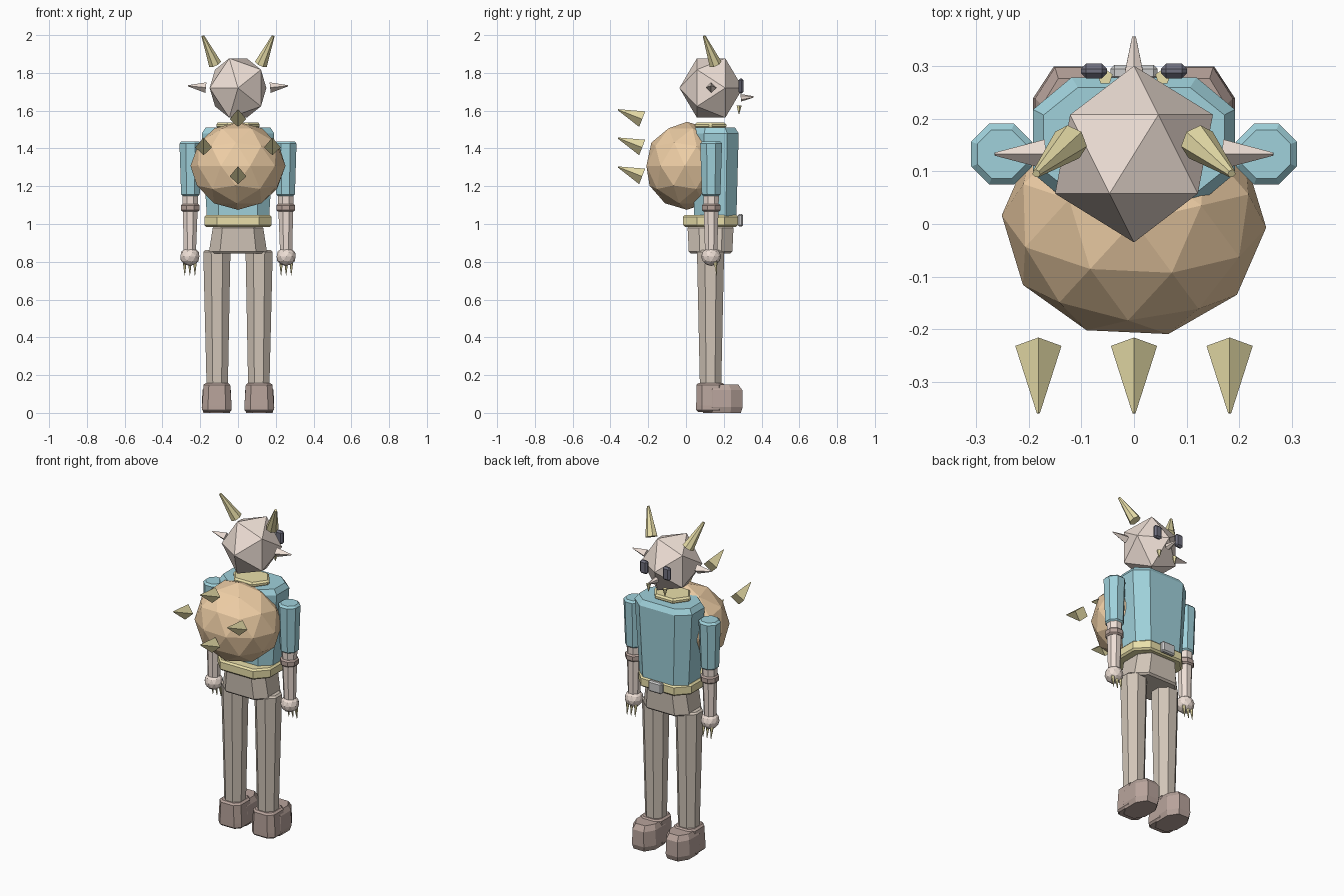
import bpy, bmesh, math
from mathutils import Vector, Matrix

if "Cube" in bpy.data.objects:
    bpy.data.objects.remove(bpy.data.objects["Cube"])

COLORS = {"skin": (.86, .74, .67), "teal": (.35, .64, .71), "shell": (.86, .62, .38),
          "gold": (.82, .74, .40), "cloth": (.64, .56, .48), "leather": (.48, .37, .33),
          "dark": (.16, .16, .21)}
MATS = {}
for n, c in COLORS.items():
    MATS[n] = bpy.data.materials.new(n)
    MATS[n].diffuse_color = (*c, 1)


def finish(name, bm, mat=None, bevel=0, angle=60):
    bmesh.ops.recalc_face_normals(bm, faces=bm.faces)
    me = bpy.data.meshes.new(name)
    bm.to_mesh(me)
    bm.free()
    ob = bpy.data.objects.new(name, me)
    bpy.context.collection.objects.link(ob)
    if mat:
        me.materials.append(MATS[mat])
    if bevel:
        m = ob.modifiers.new("bevel", 'BEVEL')
        m.width, m.segments = bevel, 1
        m.limit_method, m.angle_limit = 'ANGLE', math.radians(angle)
    return ob


def rod(name, p, q, r1, r2, sides, mat, bevel=0, twist=0, squash=1):
    """Tapered prism or cone from p to q."""
    p, q = Vector(p), Vector(q)
    d = q - p
    bm = bmesh.new()
    bmesh.ops.create_cone(bm, cap_ends=True, segments=sides, radius1=r1, radius2=r2, depth=d.length)
    M = (Matrix.Translation((p + q) / 2) @ d.to_track_quat('Z', 'Y').to_matrix().to_4x4()
         @ Matrix.Diagonal((1, squash, 1, 1)) @ Matrix.Rotation(math.radians(twist), 4, 'Z'))
    bm.transform(M)
    return finish(name, bm, mat, bevel)


def ball(name, loc, scale, sub, mat, rot=(0, 'X')):
    bm = bmesh.new()
    bmesh.ops.create_icosphere(bm, subdivisions=sub, radius=1)
    bm.transform(Matrix.Translation(loc) @ Matrix.Diagonal((*scale, 1))
                 @ Matrix.Rotation(math.radians(rot[0]), 4, rot[1]))
    return finish(name, bm, mat)


def box(name, loc, size, mat, bevel):
    bm = bmesh.new()
    bmesh.ops.create_cube(bm, size=1)
    bm.transform(Matrix.Translation(loc) @ Matrix.Diagonal((*size, 1)))
    return finish(name, bm, mat, bevel)


def slab(name, levels, mat, bevel=.01, cx=.62, cy=.5):
    """Chamfered-rectangle loft; each level is (z, x centre, y centre, half x, half y)."""
    bm = bmesh.new()
    pts = [(1, -cy), (1, cy), (cx, 1), (-cx, 1), (-1, cy), (-1, -cy), (-cx, -1), (cx, -1)]
    rings = [[bm.verts.new((x + a * hx, y + b * hy, z)) for a, b in pts]
             for z, x, y, hx, hy in levels]
    for lo, hi in zip(rings, rings[1:]):
        for i in range(8):
            j = (i + 1) % 8
            bm.faces.new((lo[i], lo[j], hi[j], hi[i]))
    bm.faces.new(rings[0][::-1])
    bm.faces.new(rings[-1])
    return finish(name, bm, mat, bevel)


# Trunk
slab("hips", [(.845, 0, .13, .155, .115), (.99, 0, .13, .132, .122)], "cloth")
slab("belt", [(.985, 0, .13, .178, .145), (1.048, 0, .13, .178, .145)], "gold")
box("buckle", (0, .288, 1.02), (.09, .03, .065), None, .008)
slab("torso", [(1.04, 0, .155, .165, .112), (1.48, 0, .157, .192, .122),
               (1.51, 0, .155, .172, .105)], "teal", 0)
rod("collar", (0, .13, 1.505), (0, .13, 1.537), .12, .12, 6, "gold", .01, 30, .8)

# Head
ball("head", (0, .133, 1.72), (.168, .168, .185), 1, "skin", (-90, 'X'))
rod("nose", (0, .29, 1.668), (0, .357, 1.673), .02, .004, 6, "skin")

# Shell and its spikes
ball("shell", (0, .005, 1.308), (.252, .222, .233), 2, "shell", (15, 'Z'))
for x, z in ((0, 1.555), (-.182, 1.405), (.182, 1.405), (0, 1.252)):
    rod("shell_spike", (x, -.232, z), (x, -.36, z + .05), .044, .003, 4, "gold")

# Mirrored parts
for s in (-1, 1):
    # Face details
    rod("horn", (s * .122, .155, 1.848), (s * .186, .096, 1.995), .035, .008, 7, "gold")
    rod("ear", (s * .17, .133, 1.722), (s * .265, .133, 1.732), .028, .003, 4, "skin",
        squash=1).scale.y = 1
    box("eye", (s * .076, .291, 1.73), (.05, .028, .08), "dark", .01)
    rod("tooth", (s * .055, .28, 1.628), (s * .055, .28, 1.583), .015, .002, 5, "gold")
    # Arm
    ax = s * .252
    rod("sleeve", (ax, .133, 1.145), (ax, .133, 1.438), .053, .063, 8, "teal", .012, 22.5)
    rod("forearm", (ax + s * .003, .133, .85), (ax, .133, 1.16), .035, .045, 8, "skin", 0, 22.5)
    rod("cuff", (ax, .133, 1.065), (ax, .133, 1.107), .053, .053, 8, "leather", .008, 22.5)
    ball("hand", (s * .255, .133, .828), (.053, .053, .05), 2, "skin")
    for k in (-1, 0, 1):
        x = s * .255 + k * .027
        rod("claw", (x, .155, .8), (x, .163, .728), .011, .001, 5, "gold")
    # Leg and boot
    rod("leg", (s * .11, .13, .14), (s * .112, .13, .862), .061, .078, 8, "cloth", .01, 22.5)
    slab("boot_ankle", [(.005, s * .112, .13, .078, .076), (.04, s * .112, .13, .078, .076),
                        (.158, s * .112, .13, .07, .074)], "leather", .01, .6, .6)
    slab("boot_toe", [(0, s * .113, .19, .07, .1), (.03, s * .113, .19, .079, .11),
                      (.12, s * .113, .19, .075, .108), (.15, s * .113, .185, .062, .092)],
         "leather", 0, .5, .45)

for m in bpy.data.materials:
    if m.users and not m.is_grease_pencil:
        m.use_nodes = True
        m.node_tree.nodes["Principled BSDF"].inputs["Base Color"].default_value = m.diffuse_color
